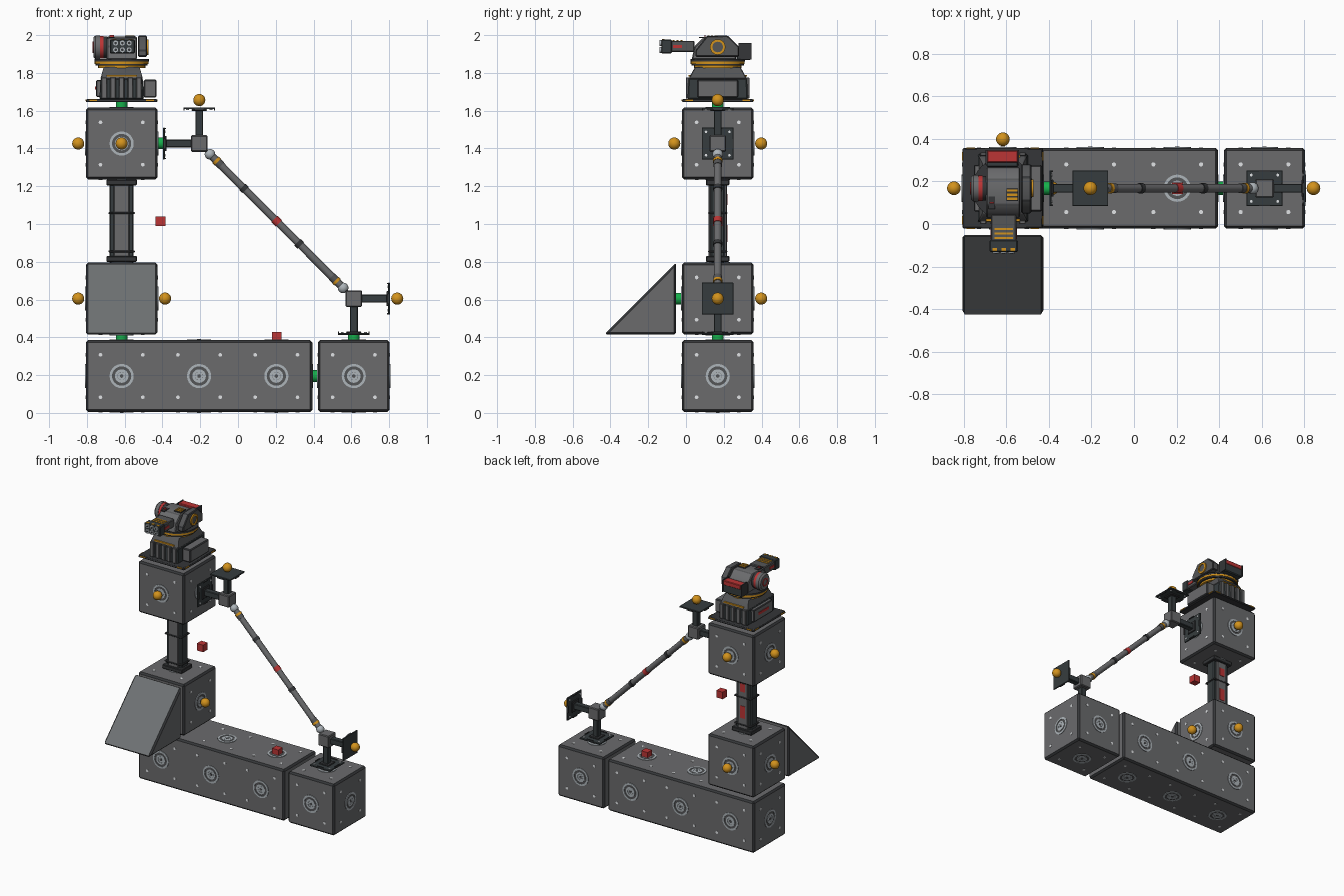
import bpy, bmesh
from math import pi, cos, sin, radians
from mathutils import Matrix, Vector

if "Cube" in bpy.data.objects:
    bpy.data.objects.remove(bpy.data.objects["Cube"])

PALETTE = {
    "panel_grey": (0.145, 0.147, 0.152), "rim_dark": (0.035, 0.037, 0.04),
    "bracket_dark": (0.037, 0.046, 0.049), "gunmetal": (0.09, 0.092, 0.096),
    "light_metal": (0.42, 0.46, 0.49), "screw_white": (0.75, 0.77, 0.79),
    "gold": (0.65, 0.29, 0.012), "red": (0.5, 0.035, 0.035), "green": (0.008, 0.43, 0.07),
    "slope_grey": (0.158, 0.168, 0.173)}
MATS = []
for key, rgb in PALETTE.items():
    m = bpy.data.materials.new(key)
    m.use_nodes = True
    m.diffuse_color = (*rgb, 1)
    m.node_tree.nodes["Principled BSDF"].inputs["Base Color"].default_value = (*rgb, 1)
    MATS.append(m)
PANEL, RIM, DARK, GUN, LIGHT, WHITE, GOLD, RED, GREEN, SLOPE = range(10)
CY = 0.168       # depth of the whole frame
TX = -0.616      # tower axis
HALF = 0.19      # half block
AXES = [Vector(v) for v in ((1, 0, 0), (-1, 0, 0), (0, 1, 0), (0, -1, 0), (0, 0, 1), (0, 0, -1))]
PX, NX, PY, NY, PZ, NZ = AXES


def at(loc, d=(0, 0, 1)):
    """Frame at loc whose local z points along d."""
    return Matrix.Translation(loc) @ Vector(d).to_track_quat('Z', 'Y').to_matrix().to_4x4()


def box(bm, loc, size, mi, bevel=0, rim=None, frame=Matrix()):
    mat = frame @ Matrix.Translation(loc) @ Matrix.Diagonal((*size, 1))
    vs = bmesh.ops.create_cube(bm, size=1, matrix=mat)["verts"]
    paint(bm, {f for v in vs for f in v.link_faces}, mi, bevel, rim)


def paint(bm, faces, mi, bevel, rim):
    for f in faces:
        f.material_index = mi
    if bevel:
        edges = list({e for f in faces for e in f.edges})
        bmesh.ops.bevel(bm, geom=edges, offset=bevel, segments=1, profile=0.5,
                        affect='EDGES', material=mi if rim is None else rim)


def loft(bm, rings, mi, bevel=0, rim=None):
    """Skin between two matching loops of points, capped."""
    a, b = [[bm.verts.new(p) for p in r] for r in rings]
    n = len(a)
    faces = [bm.faces.new((a[i], a[(i + 1) % n], b[(i + 1) % n], b[i])) for i in range(n)]
    faces += [bm.faces.new(a), bm.faces.new(b)]
    bmesh.ops.recalc_face_normals(bm, faces=faces)
    paint(bm, faces, mi, bevel, rim)


def prism(bm, yz, x0, x1, mi, bevel=0, rim=None):
    loft(bm, [[(x, y, z) for y, z in yz] for x in (x0, x1)], mi, bevel, rim)


def frustum(bm, c, s0, s1, z0, z1, mi, bevel=0, rim=None):
    def ring(s, z):
        return [(c[0] + i * s[0] / 2, c[1] + j * s[1] / 2, z) for i, j in ((-1, -1), (1, -1), (1, 1), (-1, 1))]
    loft(bm, [ring(s0, z0), ring(s1, z1)], mi, bevel, rim)


def lathe(bm, pts, mi, frame=Matrix(), seg=24):
    """Revolve (radius, height) points about local z."""
    rings = [[bm.verts.new(frame @ Vector((r * cos(2 * pi * k / seg), r * sin(2 * pi * k / seg), h)))
              for k in range(seg)] for r, h in pts]
    for a, b in zip(rings, rings[1:]):
        for k in range(seg):
            j = (k + 1) % seg
            bm.faces.new((a[k], a[j], b[j], b[k])).material_index = mi
    bmesh.ops.remove_doubles(bm, verts=[v for r in rings for v in r], dist=1e-5)


def disc(bm, r, h0, h1, mi, frame=Matrix(), seg=24):
    lathe(bm, [(0, h0), (r, h0), (r, h1), (0, h1)], mi, frame, seg)


def washer(bm, r0, r1, h, mi, frame=Matrix()):
    lathe(bm, [(r1, 0), (r1, h), (r0, h), (r0, 0)], mi, frame)


def ball(bm, r, mi, frame=Matrix()):
    lathe(bm, [(r * sin(pi * k / 12), -r * cos(pi * k / 12)) for k in range(13)], mi, frame)


def finish(bm, name):
    used = sorted({f.material_index for f in bm.faces})
    for f in bm.faces:
        f.material_index = used.index(f.material_index)
    me = bpy.data.meshes.new(name)
    bm.to_mesh(me)
    bm.free()
    for i in used:
        me.materials.append(MATS[i])
    ob = bpy.data.objects.new(name, me)
    bpy.context.collection.objects.link(ob)
    bpy.ops.object.select_all(action='DESELECT')
    bpy.context.view_layer.objects.active = ob
    ob.select_set(True)
    bpy.ops.object.shade_smooth_by_angle(angle=radians(32))
    return ob


def instances(proto, name, frames):
    for i, fr in enumerate(frames):
        ob = proto if i == 0 else bpy.data.objects.new(name, proto.data)
        if i:
            bpy.context.collection.objects.link(ob)
        ob.matrix_world = fr


# Framed blocks and the long beam
CELLS = {"corner_block": (0.613, CY, 0.195), "lower_block": (TX, CY, 0.605), "upper_block": (TX, CY, 1.426)}
for name, c in CELLS.items():
    bm = bmesh.new()
    box(bm, c, [2 * HALF] * 3, PANEL, 0.012, RIM)
    finish(bm, name)
bm = bmesh.new()
box(bm, (-0.206, CY, 0.195), (1.2, 2 * HALF, 2 * HALF), PANEL, 0.012, RIM)
finish(bm, "long_beam")

# Wedge in front of the lower block, with its slope in a cooler grey
bm = bmesh.new()
prism(bm, [(-0.432, 0.415), (-0.052, 0.415), (-0.052, 0.797)], TX - HALF, TX + HALF, PANEL, 0.011, RIM)
for f in bm.faces:
    if f.calc_area() > 0.1 and f.normal.z > 0.3:
        f.material_index = SLOPE
finish(bm, "wedge")

# Round socket with four screws, repeated on every block face
bm = bmesh.new()
washer(bm, 0.051, 0.064, 0.004, LIGHT)
disc(bm, 0.051, 0, 0.001, GUN)
washer(bm, 0.022, 0.036, 0.004, LIGHT)
disc(bm, 0.022, 0, 0.003, LIGHT, seg=8)
disc(bm, 0.01, 0, 0.005, GUN, seg=8)
for i in (-1, 1):
    for j in (-1, 1):
        disc(bm, 0.01, 0, 0.002, WHITE, Matrix.Translation((i * 0.112, j * 0.112, 0)), 10)
frames = [at(Vector(c) + d * HALF, d) for c in CELLS.values() for d in AXES]
for x, extra in ((TX, [NX]), (-0.206, []), (0.203, [PX])):
    frames += [at(Vector((x, CY, 0.195)) + d * HALF, d) for d in [PY, NY, PZ, NZ] + extra]
instances(finish(bm, "face_socket"), "face_socket", frames)

# Green couplings in the gaps
bm = bmesh.new()
disc(bm, 0.031, -0.02, 0.02, GREEN)
instances(finish(bm, "coupling"), "coupling", [
    at((TX, CY, 0.4)), at((0.613, CY, 0.4)), at((TX, CY, 1.63)),
    at((0.408, CY, 0.195), PX), at((-0.411, CY, 1.428), PX), at((TX, -0.037, 0.605), PY)])

# Gold marker balls and red marker cubes
bm = bmesh.new()
ball(bm, 0.032, GOLD)
marks = [Vector(CELLS["lower_block"]) + d * 0.23 for d in (PX, NX, PY)]
marks += [Vector(CELLS["upper_block"]) + d * 0.23 for d in (NX, PY, NY)]
marks += [(-0.205, CY, 1.656), (0.843, CY, 0.605)]
instances(finish(bm, "marker_ball"), "marker_ball", [Matrix.Translation(p) for p in marks])
bm = bmesh.new()
box(bm, (0, 0, 0), [0.052] * 3, RED)
instances(finish(bm, "marker_cube"), "marker_cube",
          [Matrix.Translation((-0.411, CY, 1.015)), Matrix.Translation((0.205, CY, 0.403))])

# Column between the blocks
bm = bmesh.new()
box(bm, (TX, CY, 1.015), (0.128, 0.074, 0.44), DARK, 0.006)
box(bm, (TX, CY, 1.015), (0.084, 0.096, 0.44), PANEL, 0.005, GUN)
for z, h, w in ((0.815, 0.03, 0.162), (1.22, 0.03, 0.162), (0.855, 0.012, 0.14), (1.058, 0.012, 0.14)):
    box(bm, (TX, CY, z), (w, w - 0.038, h), RIM, 0.004)
for z, h in ((0.95, 0.09), (1.13, 0.06)):
    box(bm, (TX, CY + 0.048, z), (0.04, 0.006, h), RED)
finish(bm, "column")


# Two-armed brackets: arm, plate, lips and screws along each direction
def bracket(name, joint, dirs):
    bm = bmesh.new()
    box(bm, joint, [0.088] * 3, PANEL, 0.006, GUN)
    for d in dirs:
        fr = at(joint, d)
        box(bm, (0, 0, 0.11), (0.042, 0.042, 0.15), DARK, 0.004, None, fr)
        box(bm, (0, 0, 0.178), (0.08, 0.08, 0.01), RIM, 0.003, None, fr)
        box(bm, (0, 0, 0.187), (0.168, 0.168, 0.01), DARK, 0.002, None, fr)
        for i in (-1, 1):
            box(bm, (i * 0.08, 0, 0.181), (0.006, 0.05, 0.012), RIM, 0, None, fr)
            box(bm, (0, i * 0.08, 0.181), (0.05, 0.006, 0.012), RIM, 0, None, fr)
            for j in (-1, 1):
                disc(bm, 0.007, 0.178, 0.186, WHITE, fr @ Matrix.Translation((i * 0.062, j * 0.062, 0)), 8)
    finish(bm, name)


A, B = Vector((-0.205, CY, 1.426)), Vector((0.613, CY, 0.605))
bracket("upper_bracket", A, (NX, PZ))
bracket("lower_bracket", B, (PX, NZ))

# Diagonal strut with ball joints and bands
bm = bmesh.new()
L = (B - A).length
fr = at(A, B - A)
disc(bm, 0.02, 0.07, L - 0.07, PANEL, fr, 16)
for r, t, w, mi in ((0.024, 0.335, 0.024, RIM), (0.024, 0.75, 0.024, RIM), (0.023, 0.58, 0.034, RED),
                    (0.025, 0.13, 0.016, GOLD), (0.025, L - 0.13, 0.016, GOLD),
                    (0.023, 0.15, 0.03, GUN), (0.023, L - 0.15, 0.03, GUN)):
    disc(bm, r, t - w / 2, t + w / 2, mi, fr, 16)
for t in (0.08, L - 0.08):
    ball(bm, 0.028, LIGHT, fr @ Matrix.Translation((0, 0, t)))
finish(bm, "diagonal_strut")

# Turret pedestal: plate, tapered body, ribs and side boxes
bm = bmesh.new()
frustum(bm, (TX, CY), (0.38, 0.38), (0.37, 0.37), 1.645, 1.663, RIM, 0.004)
for i in (-1, 1):
    for k in (-0.15, 0.15):
        box(bm, (TX + k, CY + i * 0.188, 1.655), (0.04, 0.006, 0.007), GOLD)
        box(bm, (TX + i * 0.188, CY + k, 1.655), (0.006, 0.04, 0.007), GOLD)
frustum(bm, (TX, CY), (0.235, 0.32), (0.225, 0.31), 1.66, 1.77, DARK, 0.006)
frustum(bm, (TX, CY), (0.225, 0.31), (0.19, 0.24), 1.768, 1.832, GUN, 0.004)
for i in (-1, 1):
    for k in range(5):
        box(bm, (TX + (k - 2) * 0.046, CY + i * 0.16, 1.72), (0.03, 0.018, 0.112), PANEL, 0.004, GUN)
    box(bm, (TX, CY + i * 0.15, 1.784), (0.16, 0.012, 0.008), GOLD)
box(bm, (-0.465, CY, 1.717), (0.068, 0.22, 0.096), PANEL, 0.007, RIM)
box(bm, (-0.737, CY, 1.717), (0.03, 0.22, 0.09), PANEL, 0.006, RIM)
box(bm, (-0.753, CY, 1.72), (0.006, 0.12, 0.018), RED)
finish(bm, "turret_pedestal")

# Turntable
bm = bmesh.new()
fr = Matrix.Translation((TX, CY, 0))
for r, z0, z1, mi in ((0.125, 1.825, 1.838, GOLD), (0.138, 1.838, 1.848, RIM),
                      (0.143, 1.848, 1.861, GOLD), (0.144, 1.861, 1.873, RIM)):
    disc(bm, r, z0, z1, mi, fr, 32)
finish(bm, "turntable")

# Turret head with cheek, side drum and rear pack
bm = bmesh.new()
prism(bm, [(0.03, 1.87), (0.045, 1.94), (0.09, 1.985), (0.21, 1.992), (0.265, 1.94), (0.265, 1.87)],
      -0.695, -0.535, PANEL, 0.006, GUN)
prism(bm, [(0.05, 1.885), (0.05, 1.92), (0.11, 1.995), (0.22, 1.998), (0.28, 1.94), (0.28, 1.885)],
      -0.53, -0.482, GUN, 0.006, RIM)
washer(bm, 0.028, 0.041, 0.009, GOLD, at((-0.482, CY, 1.937), PX))
disc(bm, 0.028, 0, 0.004, GUN, at((-0.482, CY, 1.937), PX))
drum = at((-0.69, CY, 1.935), NX)
disc(bm, 0.058, 0, 0.022, RIM, drum)
disc(bm, 0.06, 0.022, 0.04, RED, drum)
lathe(bm, [(0, 0.04), (0.063, 0.04), (0.063, 0.064), (0.052, 0.076), (0, 0.076)], PANEL, drum)
washer(bm, 0.022, 0.03, 0.004, RED, at((-0.766, CY, 1.935), NX))
box(bm, (-0.618, 0.305, 1.905), (0.15, 0.075, 0.075), DARK, 0.006)
box(bm, (-0.618, 0.317, 1.94), (0.144, 0.056, 0.034), RED, 0.004)
for i in (-1, 1):
    box(bm, (-0.618 + i * 0.075, 0.312, 1.915), (0.008, 0.07, 0.088), RIM)
box(bm, (-0.668, 0.1, 1.99), (0.022, 0.006, 0.02), RED)
box(bm, (-0.668, 0.1, 1.987), (0.03, 0.06, 0.006), RIM)
box(bm, (-0.572, 0.138, 1.992), (0.055, 0.06, 0.008), RIM)
for k in (-1, 0, 1):
    box(bm, (-0.572, 0.138 + k * 0.019, 1.996), (0.05, 0.011, 0.006), GOLD)
finish(bm, "turret_head")

# Gun pod with six barrels
bm = bmesh.new()
px = -0.612
box(bm, (px, -0.02, 1.94), (0.118, 0.13, 0.06), GUN, 0.005)
box(bm, (px, -0.103, 1.94), (0.132, 0.056, 0.074), DARK, 0.005)
for i in (-1, 0, 1):
    box(bm, (px, -0.045 + i * 0.021, 1.971), (0.088, 0.009, 0.006), GOLD)
    box(bm, (px + i * 0.06, -0.045, 1.94), (0.006, 0.05, 0.016), RED)
    box(bm, (px + i * 0.042, -0.12, 1.977), (0.022, 0.014, 0.005), GOLD)
    for j in (-1, 1):
        b = at((px + i * 0.036, -0.131, 1.94 + j * 0.018), NY)
        disc(bm, 0.016, 0, 0.008, LIGHT, b, 12)
        disc(bm, 0.007, 0, 0.01, RIM, b, 12)
finish(bm, "gun_pod")
